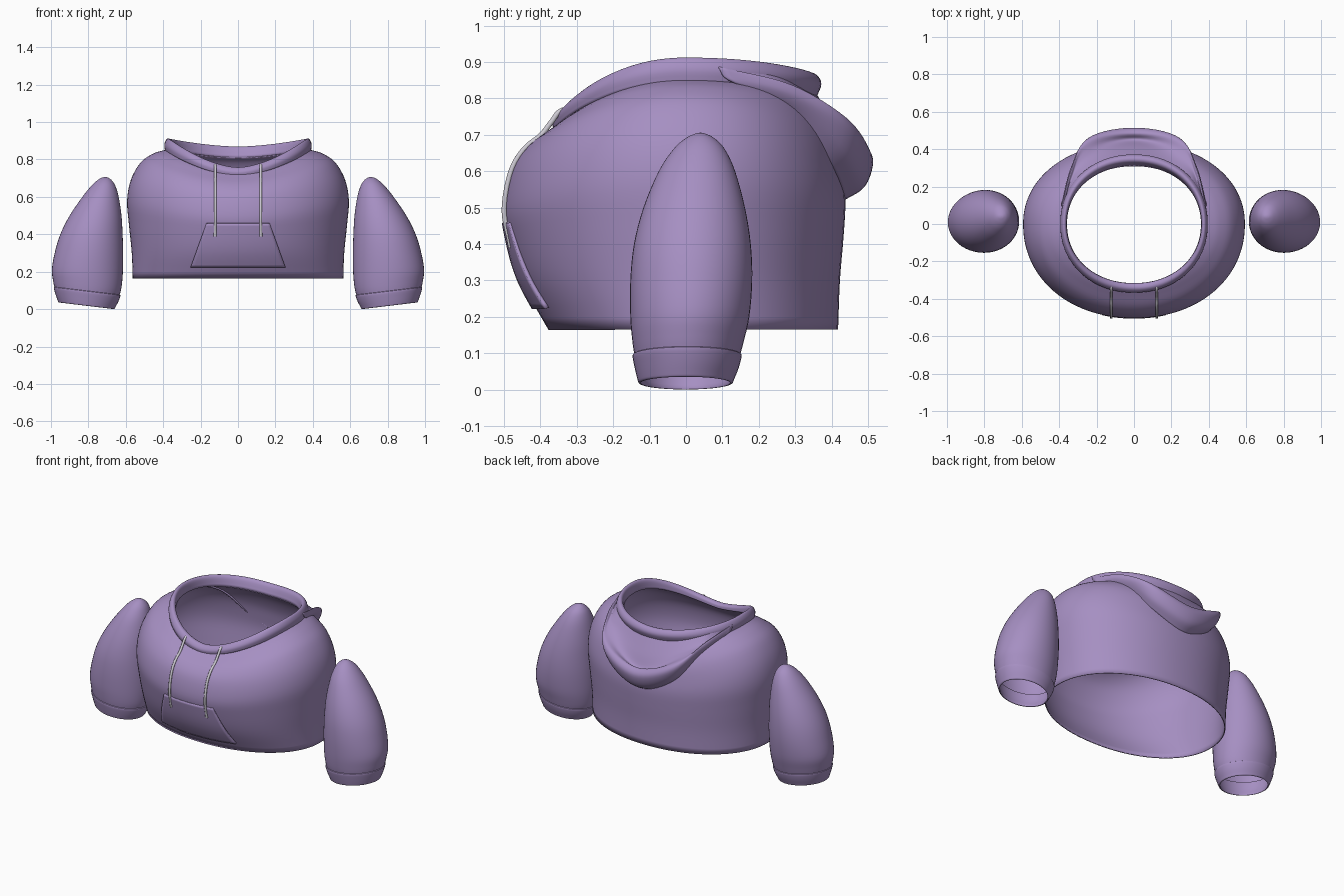
import bpy, bmesh, math
from mathutils import Vector
from mathutils.bvhtree import BVHTree

if "Cube" in bpy.data.objects:
    bpy.data.objects.remove(bpy.data.objects["Cube"])


def material(name, rgb):
    m = bpy.data.materials.new(name)
    m.diffuse_color = (*rgb, 1)
    m.use_nodes = True
    m.node_tree.nodes["Principled BSDF"].inputs["Base Color"].default_value = m.diffuse_color
    return m


CLOTH = material("purple_cloth", (0.38, 0.275, 0.54))
CORD = material("pale_cord", (0.62, 0.60, 0.66))


def smooth_path(keys, n):
    """Catmull-Rom samples through key tuples, n steps per span."""
    k = [Vector(p) for p in keys]
    k = [2 * k[0] - k[1]] + k + [2 * k[-1] - k[-2]]
    out = []
    for i in range(1, len(k) - 2):
        a, b, c, d = k[i - 1:i + 3]
        for j in range(n):
            t = j / n
            out.append(0.5 * (2 * b + (c - a) * t + (2 * a - 5 * b + 4 * c - d) * t ** 2
                              + (3 * b - a - 3 * c + d) * t ** 3))
    return out + [k[-2]]


def loft(name, rows, closed=True, thick=0.0, mirror=False, cap=False):
    """Skin a list of point rows into one smooth object."""
    bm = bmesh.new()
    grid = [[bm.verts.new(p) for p in r] for r in rows]
    n = len(rows[0])
    for r, s in zip(grid, grid[1:]):
        for i in range(n if closed else n - 1):
            j = (i + 1) % n
            bm.faces.new((r[i], r[j], s[j], s[i]))
    if cap:
        bm.faces.new(grid[-1])
    bmesh.ops.remove_doubles(bm, verts=bm.verts, dist=0.0002)
    bmesh.ops.recalc_face_normals(bm, faces=bm.faces)
    me = bpy.data.meshes.new(name)
    bm.to_mesh(me)
    bm.free()
    me.materials.append(CLOTH)
    ob = bpy.data.objects.new(name, me)
    bpy.context.collection.objects.link(ob)
    bpy.ops.object.select_all(action='DESELECT')
    ob.select_set(True)
    bpy.context.view_layer.objects.active = ob
    bpy.ops.object.shade_smooth_by_angle(angle=math.radians(50))
    if thick:
        s = ob.modifiers.new("thickness", 'SOLIDIFY')
        s.thickness, s.offset = thick, 0
    if mirror:
        m = ob.modifiers.new("mirror", 'MIRROR')
        m.use_mirror_merge = False
    return ob


def body_rows(side, front, back, power, n=4, seg=96):
    """Rings blended from side, front and back profiles of (radius, z)."""
    rows = []
    for s, f, b in zip(*(smooth_path(p, n) for p in (side, front, back))):
        ring = []
        for i in range(seg):
            a = 2 * math.pi * i / seg
            c, sn = math.cos(a), math.sin(a)
            e = b if sn > 0 else f
            w = abs(c) ** power
            x = s[0] * math.copysign(abs(c) ** 0.95, c)
            y = e[0] * math.copysign(abs(sn) ** 0.95, sn)
            ring.append((x, y, s[1] * w + e[1] * (1 - w)))
        rows.append(ring)
    return rows


# Torso
torso = loft("torso", body_rows(
    [(.56, .165), (.565, .30), (.58, .45), (.59, .58), (.57, .69), (.52, .78), (.46, .825), (.41, .843), (.37, .85)],
    [(.375, .165), (.45, .30), (.488, .42), (.50, .50), (.48, .60), (.44, .66), (.38, .705), (.345, .728), (.32, .742)],
    [(.415, .165), (.42, .30), (.43, .42), (.435, .52), (.425, .60), (.41, .67), (.38, .74), (.345, .79), (.31, .81)],
    1.8), thick=0.006)

# Collar band rolled around the neck
loft("collar", body_rows(
    [(.388, .843), (.392, .88), (.378, .909), (.364, .90), (.36, .85)],
    [(.362, .712), (.364, .735), (.345, .755), (.322, .75), (.318, .73)],
    [(.355, .80), (.370, .84), (.355, .865), (.332, .86), (.312, .81)],
    1.6), thick=0.004)

# Hood lying down the back: shoulder, quarter, corner and centre keys per row
hood_keys = [
    [(.375, .08, .88), (.345, .18, .875), (.25, .27, .86), (0, .34, .84)],
    [(.376, .09, .875), (.34, .21, .85), (.26, .33, .80), (0, .41, .72)],
    [(.378, .09, .875), (.335, .25, .835), (.255, .39, .765), (0, .45, .645)],
    [(.383, .09, .885), (.335, .29, .835), (.245, .445, .74), (0, .485, .665)],
    [(.385, .10, .865), (.335, .30, .81), (.235, .462, .70), (0, .512, .63)],
    [(.385, .11, .855), (.32, .31, .78), (.215, .445, .64), (0, .49, .56)],
    [(.38, .12, .85), (.31, .285, .765), (.20, .40, .61), (0, .43, .52)],
]
across = [smooth_path(k + [(-x, y, z) for x, y, z in k[-2::-1]], 8) for k in hood_keys]
columns = [smooth_path(col, 5) for col in zip(*across)]
loft("hood", columns, closed=False, thick=0.005)


# Sleeves and cuffs: rings of (z, inner x, outer x, front y, back y)
def sleeve_rows(keys, n, seg=48):
    rows = []
    for z, x0, x1, y0, y1 in smooth_path(keys, n):
        tilt = 0.12 * max(0, min(1, (0.3 - z) / 0.2))
        ring = []
        for i in range(seg):
            a = 2 * math.pi * i / seg
            x = (x0 + x1) / 2 + (x1 - x0) / 2 * math.cos(a)
            y = (y0 + y1) / 2 + (y1 - y0) / 2 * math.sin(a)
            ring.append((x, y, z + tilt * (x - .81)))
        rows.append(ring)
    return rows


# smooth_path works on any vector length
loft("sleeve", sleeve_rows([
    (.085, .637, .979, -.140, .146), (.13, .624, .988, -.147, .158), (.20, .616, .995, -.153, .174),
    (.30, .614, .980, -.153, .182), (.40, .617, .950, -.143, .178), (.50, .623, .900, -.117, .162),
    (.60, .638, .832, -.075, .135), (.66, .656, .783, -.035, .107), (.69, .676, .750, -.002, .079),
    (.703, .695, .727, .025, .054), (.706, .709, .711, .039, .041)], 4), mirror=True, cap=True)
loft("cuff", sleeve_rows([
    (.098, .633, .982, -.142, .149), (.092, .629, .985, -.147, .153), (.06, .640, .976, -.141, .145),
    (.03, .655, .965, -.134, .133), (.019, .661, .960, -.130, .128), (.022, .668, .953, -.123, .121),
    (.06, .650, .966, -.131, .135), (.11, .640, .972, -.136, .142)], 3), mirror=True)

# Surface lookup on the torso front
tree = BVHTree.FromPolygons([v.co for v in torso.data.vertices],
                            [p.vertices[:] for p in torso.data.polygons])


def front_point(x, z, gap):
    hit = tree.ray_cast(Vector((x, -2, z)), Vector((0, 1, 0)))[0]
    return Vector((x, hit.y - gap, z))


# Front pocket hugging the belly
loft("pocket", [[front_point((i / 12 - 1) * (.253 - .085 * j / 16), .224 + .235 * j / 16,
                             .010 - .006 * (j / 16) ** 2)
                 for i in range(25)] for j in range(17)], closed=False, thick=0.010)

# Drawstrings with small end knots
for side, label in ((-1, "left"), (1, "right")):
    x = .122 * side
    pts = [Vector((x, -.315, .772)), Vector((x, -.345, .765)), Vector((x, -.370, .735))]
    pts += [front_point(x, .70 - .31 * i / 10, .008) for i in range(11)]
    cu = bpy.data.curves.new("drawstring_" + label, 'CURVE')
    cu.dimensions = '3D'
    cu.bevel_depth, cu.bevel_resolution, cu.use_fill_caps = .0075, 3, True
    sp = cu.splines.new('BEZIER')
    sp.bezier_points.add(len(pts) - 1)
    for bp, p in zip(sp.bezier_points, pts):
        bp.co = p
        bp.handle_left_type = bp.handle_right_type = 'AUTO'
    sp.bezier_points[-1].radius = 1.25
    cu.materials.append(CORD)
    bpy.context.collection.objects.link(bpy.data.objects.new("drawstring_" + label, cu))
